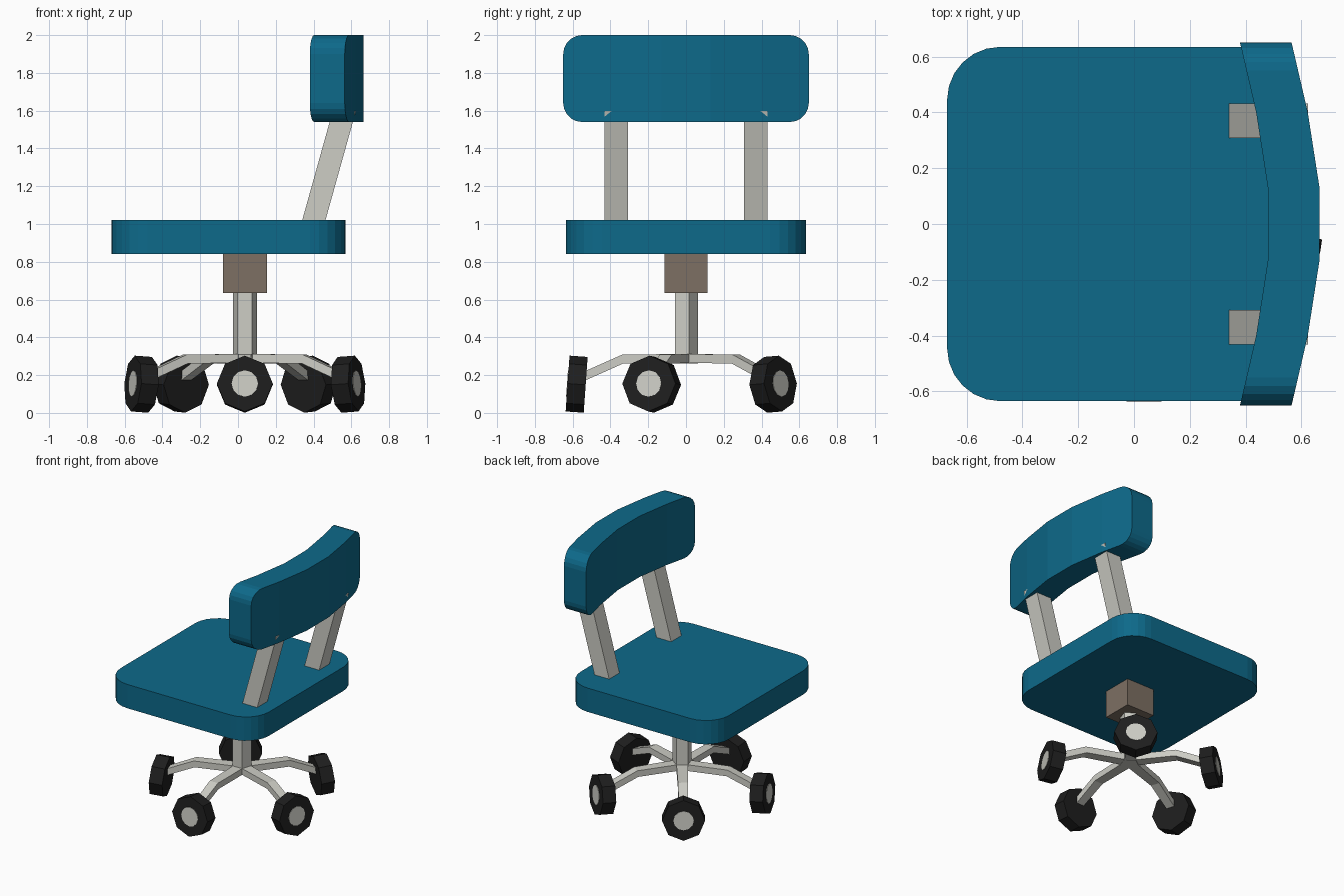
import bpy, bmesh, math
from mathutils import Vector

if "Cube" in bpy.data.objects:
    bpy.data.objects.remove(bpy.data.objects["Cube"])


def material(name, rgb):
    m = bpy.data.materials.new(name)
    m.diffuse_color = (*rgb, 1)
    m.use_nodes = True
    m.node_tree.nodes["Principled BSDF"].inputs["Base Color"].default_value = m.diffuse_color
    return m


BLUE = material("blue_padding", (0.004, 0.142, 0.255))
METAL = material("pale_metal", (0.61, 0.61, 0.56))
BROWN = material("brown_block", (0.205, 0.16, 0.125))
BLACK = material("black_rubber", (0.013, 0.013, 0.013))


def loft(name, rings, mat):
    """Join a series of matching closed rings into a capped solid."""
    bm = bmesh.new()
    vs = [[bm.verts.new(p) for p in ring] for ring in rings]
    n = len(vs[0])
    for a, b in zip(vs, vs[1:]):
        for i in range(n):
            j = (i + 1) % n
            bm.faces.new((a[i], a[j], b[j], b[i]))
    bm.faces.new(vs[0])
    bm.faces.new(vs[-1])
    bmesh.ops.recalc_face_normals(bm, faces=bm.faces)
    me = bpy.data.meshes.new(name)
    bm.to_mesh(me)
    bm.free()
    me.materials.append(mat)
    ob = bpy.data.objects.new(name, me)
    bpy.context.collection.objects.link(ob)
    return ob


def rect(x0, x1, y0, y1, z):
    return [(x0, y0, z), (x1, y0, z), (x1, y1, z), (x0, y1, z)]


# Seat: rounded square slab
def seat_ring(z, r=0.19, seg=6):
    pts = []
    for k, (sx, sy) in enumerate(((1, 1), (-1, 1), (-1, -1), (1, -1))):
        for i in range(seg + 1):
            a = math.pi / 2 * (k + i / seg)
            pts.append((-0.05 + sx * (0.62 - r) + r * math.cos(a),
                        sy * (0.635 - r) + r * math.sin(a), z))
    return pts


loft("seat", [seat_ring(0.84), seat_ring(1.02)], BLUE)


# Backrest: curved pad with rounded corners, lofted sideways
def inner_x(y):
    stops = [(0, 0.48), (0.13, 0.48), (0.4, 0.438), (0.65, 0.38)]
    y = abs(y)
    for (a, xa), (b, xb) in zip(stops, stops[1:]):
        if y <= b + 1e-6:
            return xa + (xb - xa) * (y - a) / (b - a)


half = [(0.13, 0), (0.4, 0)]
for i in range(6):
    a = math.pi / 2 * i / 5
    half.append((0.55 + 0.1 * math.sin(a), 0.1 * (1 - math.cos(a))))
columns = [(-y, d) for y, d in reversed(half)] + half
rings = []
for y, d in columns:
    x = inner_x(y)
    rings.append([(x, y, 1.54 + d), (x + 0.185, y, 1.54 + d),
                  (x + 0.185, y, 2.0 - d), (x, y, 2.0 - d)])
loft("backrest", rings, BLUE)

# Slanted back posts
for side, label in ((-1, "left"), (1, "right")):
    ring = []
    for z in (0.95, 1.598):
        x = 0.34 + 0.279 * (z - 1.02)
        ring.append(rect(x, x + 0.123, side * 0.37 - 0.062, side * 0.37 + 0.062, z))
    loft("back_post_" + label, ring, METAL)

# Block under the seat
loft("seat_block", [rect(-0.08, 0.153, -0.115, 0.113, z) for z in (0.635, 0.84)], BROWN)

# Five-sided column
C = Vector((0.036, -0.004, 0))
loft("column", [[C + Vector((0.067 * math.cos(a), 0.067 * math.sin(a), z))
                 for a in (math.pi / 2 + i * math.tau / 5 for i in range(5))]
                for z in (0.262, 0.64)], METAL)

# Five legs, each with a tilted eight-sided wheel and a hub disc
UP = Vector((0, 0, 1))
TILT = math.radians(4)
for k in range(5):
    ang = math.radians(-90 + 72 * k)
    out = Vector((math.cos(ang), math.sin(ang), 0))
    side = Vector((-out.y, out.x, 0))
    rings = []
    for r, top, shift, w in ((0.04, 0.312, 0, 0.039), (0.335, 0.308, 0.012, 0.034),
                             (0.555, 0.21, 0.012, 0.031)):
        c = C + out * r
        low = c - out * (shift - 0.006) + UP * (top - 0.047)
        rings.append([c + UP * top - side * w, c + UP * top + side * w,
                      low + side * w, low - side * w])
    loft(f"leg_{k + 1}", rings, METAL)

    axis = out * math.cos(TILT) + UP * math.sin(TILT)
    v = UP * math.cos(TILT) - out * math.sin(TILT)
    mid = C + out * 0.575 + UP * 0.152

    def disc(offset, radius, n):
        return [mid + axis * offset + radius * (side * math.sin(i * math.tau / n)
                + v * math.cos(i * math.tau / n)) for i in range(n)]

    loft(f"wheel_{k + 1}", [disc(-0.048, 0.148, 8), disc(0.048, 0.148, 8)], BLACK)
    loft(f"wheel_hub_{k + 1}", [disc(0.04, 0.07, 12), disc(0.051, 0.07, 12)], METAL)
